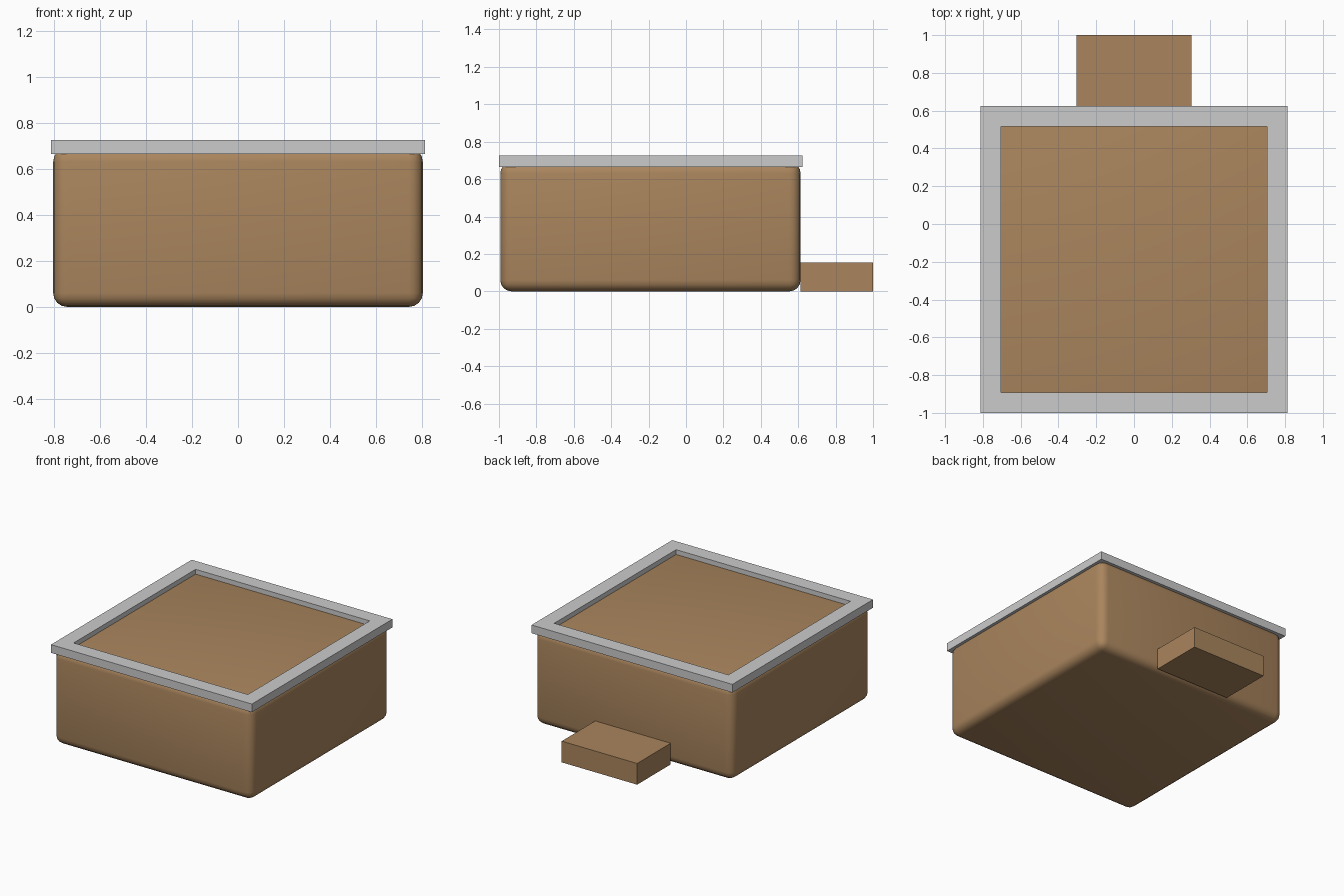
import bpy
import bmesh
from mathutils import Matrix, Vector

cube = bpy.data.objects.get("Cube")
if cube:
    bpy.data.objects.remove(cube, do_unlink=True)


def material(name, color):
    mat = bpy.data.materials.new(name)
    mat.use_nodes = True
    mat.diffuse_color = color
    bsdf = mat.node_tree.nodes["Principled BSDF"]
    bsdf.inputs["Base Color"].default_value = color
    bsdf.inputs["Roughness"].default_value = 0.7
    return mat


def box(name, low, high, mat):
    low, high = Vector(low), Vector(high)
    bm = bmesh.new()
    bmesh.ops.create_cube(bm, size=1, matrix=Matrix.Translation((low + high) / 2)
                          @ Matrix.Diagonal((*(high - low), 1)))
    mesh = bpy.data.meshes.new(name)
    bm.to_mesh(mesh)
    bm.free()
    mesh.materials.append(mat)
    obj = bpy.data.objects.new(name, mesh)
    bpy.context.collection.objects.link(obj)
    return obj


wood = material("warm_brown", (0.40, 0.235, 0.11, 1))
trim = material("light_grey", (0.60, 0.60, 0.60, 1))

# Rounded tub body
body = box("tub_body", (-0.803, -0.993, 0), (0.803, 0.613, 0.69), wood)
bevel = body.modifiers.new("rounded_edges", 'BEVEL')
bevel.width = 0.06
bevel.segments = 4
for face in body.data.polygons:
    face.use_smooth = True

# Square rim: a plate whose top and bottom are inset and bridged into an opening
rim = box("top_rim", (-0.812, -1, 0.665), (0.812, 0.624, 0.725), trim)
bm = bmesh.new()
bm.from_mesh(rim.data)
caps = [f for f in bm.faces if abs(f.normal.z) > 0.9]
bmesh.ops.inset_individual(bm, faces=caps, thickness=0.152)
loops = [e for f in caps for e in f.edges]
bmesh.ops.delete(bm, geom=caps, context='FACES_ONLY')
bmesh.ops.bridge_loops(bm, edges=loops)
bmesh.ops.recalc_face_normals(bm, faces=bm.faces)
bm.to_mesh(rim.data)
bm.free()

# Entry step behind the tub
box("entry_step", (-0.305, 0.613, 0), (0.305, 1, 0.155), wood)
